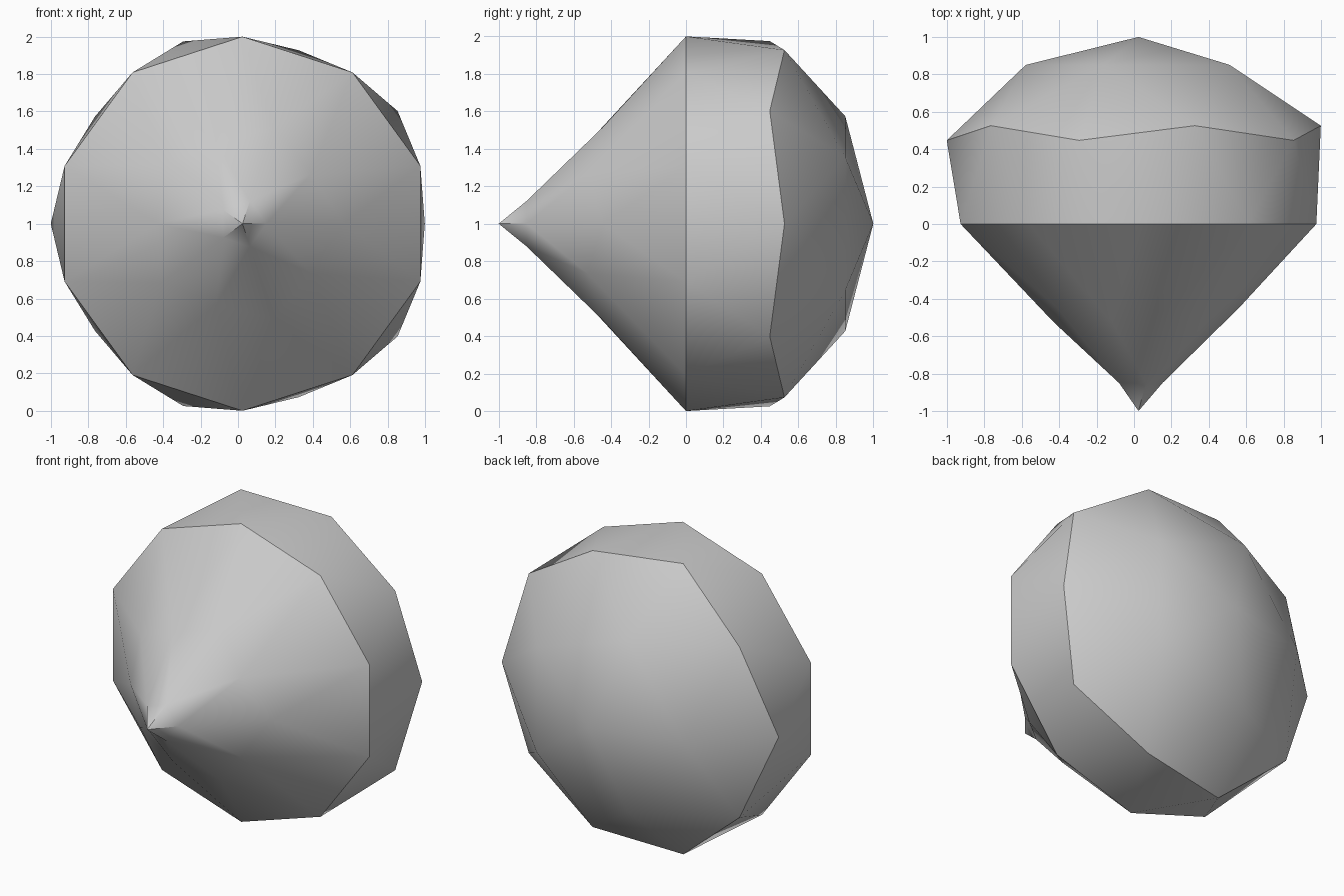
import bpy
import bmesh
import math
from mathutils import Matrix

cube = bpy.data.objects.get("Cube")
if cube:
    bpy.data.objects.remove(cube, do_unlink=True)

# Plain grey surface
grey = bpy.data.materials.new("plain_grey")
grey.use_nodes = True
colour = (0.6, 0.6, 0.6, 1.0)
grey.diffuse_color = colour
grey.node_tree.nodes["Principled BSDF"].inputs["Base Color"].default_value = colour

# Low-poly ball with one pole pointing forward
bm = bmesh.new()
bmesh.ops.create_icosphere(bm, subdivisions=2, radius=1.0)
bmesh.ops.rotate(bm, verts=bm.verts, matrix=Matrix.Rotation(math.pi / 2, 3, "X"))

# Taper the front half to a point, widen the back half, keep the middle ring
for v in bm.verts:
    if v.co.y < -0.01:
        factor = 1 + 0.89 * v.co.y
    elif v.co.y > 0.01:
        factor = 1.146
    else:
        factor = 1.0
    v.co.x = v.co.x * factor + 0.024
    v.co.z = v.co.z * factor + 1.0

mesh = bpy.data.meshes.new("tapered_gem")
bm.to_mesh(mesh)
bm.free()
mesh.materials.append(grey)
gem = bpy.data.objects.new("tapered_gem", mesh)
bpy.context.collection.objects.link(gem)

# Smooth shading with crisp rims
bpy.ops.object.select_all(action="DESELECT")
gem.select_set(True)
bpy.context.view_layer.objects.active = gem
bpy.ops.object.shade_smooth_by_angle(angle=math.radians(30))
